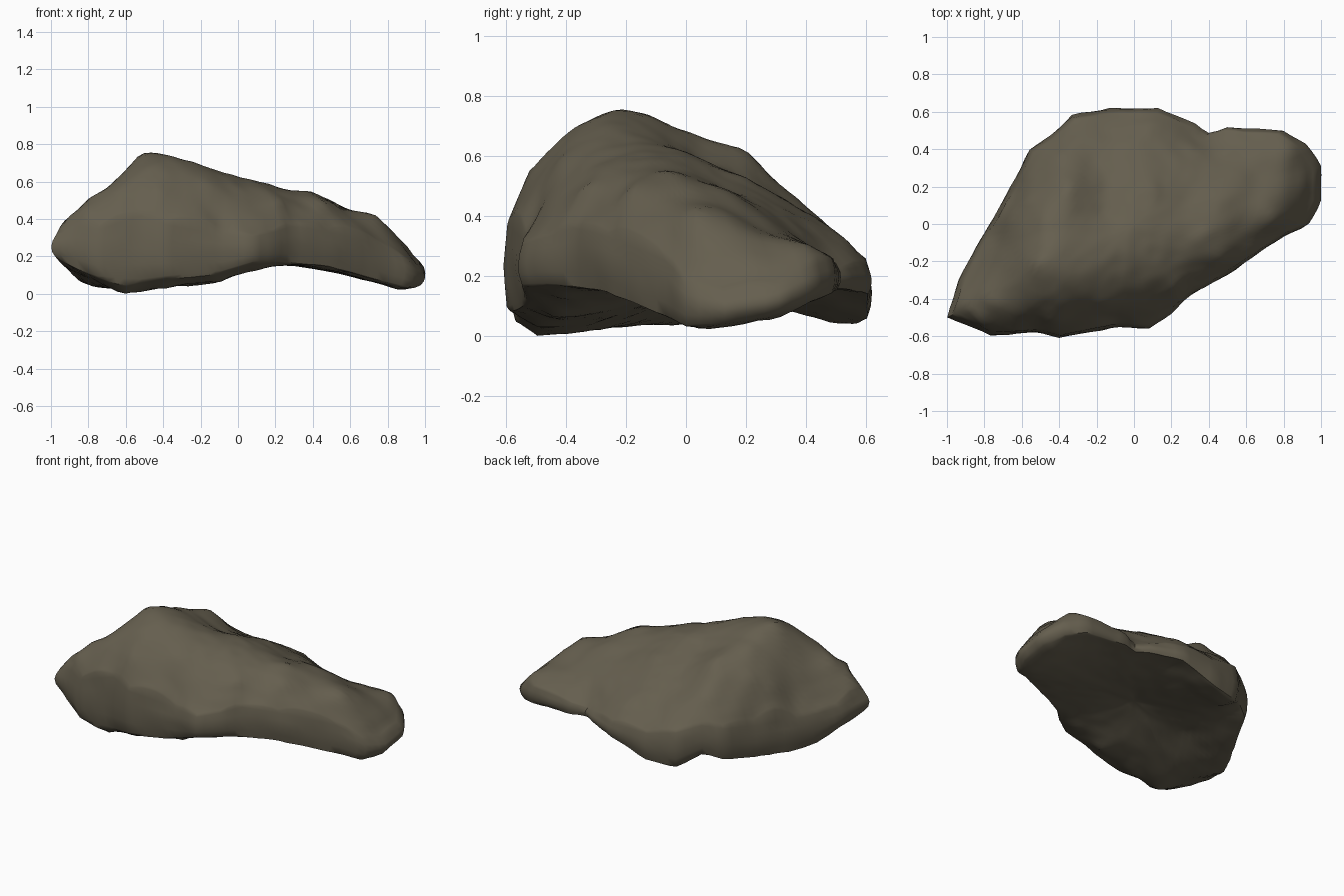
import bpy
import bmesh
import math
from mathutils import Vector, noise

default_cube = bpy.data.objects.get("Cube")
if default_cube:
    bpy.data.objects.remove(default_cube, do_unlink=True)

# Widest outline of the boulder from above: x, y, foot and shoulder heights
RIM = [
    (-1, -.5, .2, .32), (-.94, -.3, .14, .28), (-.87, -.17, .07, .27),
    (-.8, -.05, .05, .26), (-.66, .2, .06, .27), (-.56, .4, .09, .3),
    (-.45, .47, .13, .32), (-.33, .58, .05, .28), (-.13, .62, .06, .24),
    (.13, .62, .15, .24), (.33, .54, .16, .23), (.4, .49, .16, .22),
    (.5, .52, .16, .24), (.8, .5, .15, .26), (.92, .43, .12, .24),
    (1, .31, .08, .17), (1, .13, .05, .14), (.94, 0, .04, .18),
    (.8, -.07, .07, .26), (.5, -.27, .15, .34), (.3, -.38, .17, .37),
    (.2, -.48, .18, .34), (.08, -.56, .18, .31), (-.08, -.55, .13, .32),
    (-.4, -.61, .1, .38), (-.53, -.58, .08, .43), (-.77, -.6, .1, .35),
    (-.87, -.55, .13, .37),
]

# Crests, hollows and shoulders of the upper surface
TOP = [
    (-.52, -.21, .76), (-.43, -.37, .71), (-.47, 0, .69), (-.36, .2, .63),
    (-.57, .14, .53), (-.4, .38, .46), (-.26, .5, .36), (-.21, -.23, .7),
    (-.17, -.42, .6), (-.43, -.52, .56), (-.05, -.47, .47), (-.3, -.02, .67),
    (-.17, .06, .58), (-.15, .22, .51), (-.22, .32, .46), (0, 0, .62),
    (.02, -.24, .61), (.2, -.1, .58), (.22, -.34, .5), (.1, .2, .53),
    (0, .42, .41), (.1, .54, .33), (.4, -.05, .55), (.46, -.19, .49),
    (.3, .12, .49), (.5, .15, .48), (.35, .38, .36), (.6, .06, .45),
    (.74, .02, .43), (.66, .26, .36), (.8, .14, .37), (.84, .4, .31),
    (.9, .2, .26), (-.65, -.22, .6), (-.8, -.38, .51), (-.92, -.44, .42),
    (-.64, -.48, .57), (-.82, -.52, .46), (-.67, .02, .46),
]

# Feet and hollows of the underside
UNDER = [
    (-.6, -.5, 0), (-.4, -.5, .04), (-.1, -.44, .07), (.1, -.42, .13),
    (.45, -.15, .14), (.65, -.03, .09), (.87, .08, .02), (.9, .3, .06),
    (0, 0, .18), (-.3, .47, .05), (-.6, .12, .06), (-.78, -.2, .04),
    (.12, .5, .16), (.5, .3, .15), (-.4, 0, .12),
]
ROUNDING = .025


def fit_surface(points):
    """Return a height function passing through every control point."""
    flat = [Vector(p[:2]) for p in points]
    mean = sum(p[2] for p in points) / len(points)
    rows = [[(a - b).length for b in flat] + [p[2] - mean]
            for a, p in zip(flat, points)]
    n = len(rows)
    for i in range(n):
        pivot = max(range(i, n), key=lambda k: abs(rows[k][i]))
        rows[i], rows[pivot] = rows[pivot], rows[i]
        for k in range(i + 1, n):
            factor = rows[k][i] / rows[i][i]
            rows[k] = [a - factor * b for a, b in zip(rows[k], rows[i])]
    weights = [0.0] * n
    for i in reversed(range(n)):
        known = sum(rows[i][k] * weights[k] for k in range(i + 1, n))
        weights[i] = (rows[i][n] - known) / rows[i][i]

    def height(spot):
        return mean + sum(w * (spot - p).length for w, p in zip(weights, flat))
    return height


def subdivide_outline(points, step):
    """Cut each outline edge into pieces of about equal length."""
    result = []
    for start, end in zip(points, points[1:] + points[:1]):
        a, b = Vector(start), Vector(end)
        pieces = max(1, round((b - a).xy.length / step))
        result += [a.lerp(b, i / pieces) for i in range(pieces)]
    return result


def bridge(bm, outer, inner):
    count = len(outer)
    for i in range(count):
        j = (i + 1) % count
        bm.faces.new((outer[i], outer[j], inner[j], inner[i]))


def build_wall(bm, outline, levels):
    """Raise a softly bulging side wall; return its lowest and highest loops."""
    loops = []
    for level in range(levels + 1):
        t = level / levels
        scale = 1 - ROUNDING * (2 * t - 1) ** 2
        loops.append([bm.verts.new((p[0] * scale, p[1] * scale,
                                    p[2] + (p[3] - p[2]) * t))
                      for p in outline])
    for lower, upper in zip(loops, loops[1:]):
        bridge(bm, lower, upper)
    return loops[0], loops[-1]


def build_shell(bm, loop, height, rings):
    """Fill from a wall loop to the middle, following a fitted surface."""
    previous = loop
    spots = [v.co.xy for v in loop]
    for ring in range(1, rings):
        scale = 1 - (ring / rings) ** 1.5
        current = []
        for spot in spots:
            p = spot * scale
            current.append(bm.verts.new((p.x, p.y, height(p))))
        bridge(bm, previous, current)
        previous = current
    middle = bm.verts.new((0, 0, height(Vector((0, 0)))))
    for i, vert in enumerate(previous):
        bm.faces.new((vert, previous[(i + 1) % len(previous)], middle))


# Boulder: side wall with an upper and a lower shell
inset = 1 - ROUNDING
foot_points = [(x * inset, y * inset, low) for x, y, low, high in RIM]
shoulder_points = [(x * inset, y * inset, high) for x, y, low, high in RIM]
bm = bmesh.new()
foot, shoulder = build_wall(bm, subdivide_outline(RIM, .05), 4)
build_shell(bm, shoulder, fit_surface(shoulder_points + TOP), 28)
build_shell(bm, foot, fit_surface(foot_points + UNDER), 18)
bmesh.ops.recalc_face_normals(bm, faces=bm.faces)
bmesh.ops.smooth_vert(bm, verts=bm.verts, factor=.25, use_axis_x=True,
                      use_axis_y=True, use_axis_z=True)

# Weathered relief, pushed along the surface normals
bm.normal_update()
for vert in bm.verts:
    relief = noise.noise(vert.co * 5) * .005 + noise.noise(vert.co * 13) * .006
    vert.co += vert.normal * relief
lowest = min(v.co.z for v in bm.verts)
for vert in bm.verts:
    vert.co.z -= lowest

mesh = bpy.data.meshes.new("boulder")
bm.to_mesh(mesh)
bm.free()
boulder = bpy.data.objects.new("boulder", mesh)
bpy.context.collection.objects.link(boulder)

# Brown grey stone
stone = bpy.data.materials.new("brown_grey_stone")
stone.use_nodes = True
colour = (.13, .113, .077, 1)
stone.diffuse_color = colour
shader = stone.node_tree.nodes["Principled BSDF"]
shader.inputs["Base Color"].default_value = colour
shader.inputs["Roughness"].default_value = .9
mesh.materials.append(stone)

bpy.ops.object.select_all(action="DESELECT")
boulder.select_set(True)
bpy.context.view_layer.objects.active = boulder
bpy.ops.object.shade_smooth_by_angle(angle=math.radians(40))
